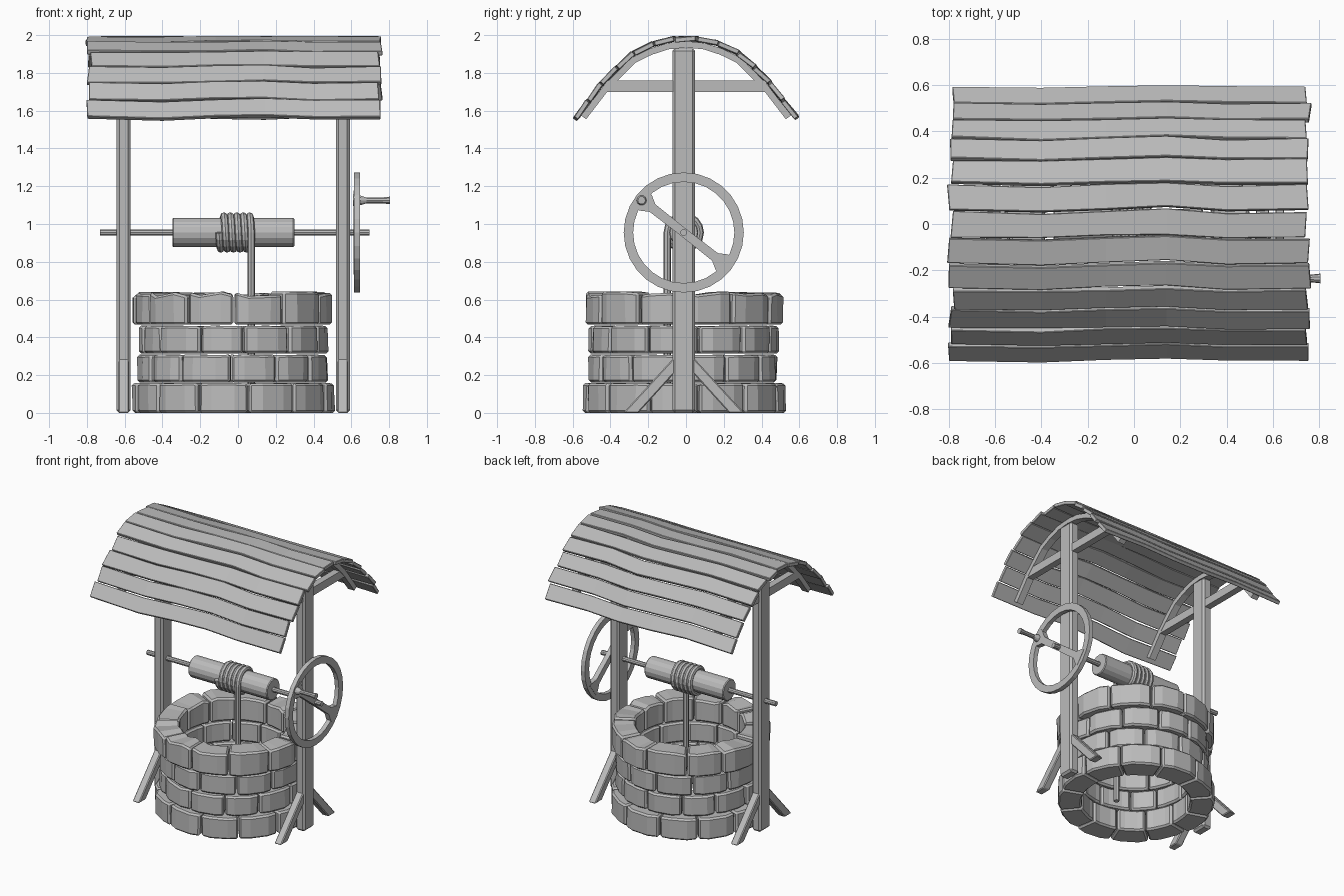
import bpy, bmesh, math, random
from mathutils import Vector, Matrix

if "Cube" in bpy.data.objects:
    bpy.data.objects.remove(bpy.data.objects["Cube"])

random.seed(4)
CX, CY = -0.025, -0.012
AXLE_Z = 0.955

grey = bpy.data.materials.new("plain_grey")
grey.diffuse_color = (0.5, 0.5, 0.5, 1)
grey.use_nodes = True
grey.node_tree.nodes["Principled BSDF"].inputs["Base Color"].default_value = grey.diffuse_color


def jit(a):
    return random.uniform(-a, a)


def finish(bm, name, bevel=0.0):
    bmesh.ops.recalc_face_normals(bm, faces=bm.faces)
    me = bpy.data.meshes.new(name)
    bm.to_mesh(me)
    bm.free()
    me.materials.append(grey)
    ob = bpy.data.objects.new(name, me)
    bpy.context.collection.objects.link(ob)
    if bevel:
        m = ob.modifiers.new("bevel", 'BEVEL')
        m.width = bevel
        m.segments = 1
        m.limit_method = 'ANGLE'
        m.angle_limit = math.radians(40)
    return ob


def loft(bm, sections, closed=False):
    """Skin a list of equal-length point loops; cap the ends unless closed."""
    rows = [[bm.verts.new(p) for p in s] for s in sections]
    n = len(rows[0])
    pairs = list(zip(rows, rows[1:]))
    if closed:
        pairs.append((rows[-1], rows[0]))
    for a, b in pairs:
        for i in range(n):
            j = (i + 1) % n
            bm.faces.new((a[i], a[j], b[j], b[i]))
    if not closed:
        bm.faces.new(rows[0])
        bm.faces.new(rows[-1])


def box(name, x0, x1, y0, y1, z0, z1, bevel=0.0):
    bm = bmesh.new()
    loft(bm, [[(x0, y0, z), (x1, y0, z), (x1, y1, z), (x0, y1, z)] for z in (z0, z1)])
    return finish(bm, name, bevel)


def plate(name, x0, x1, yz, bevel=0.0):
    """Extrude an outline in the y-z plane along x."""
    bm = bmesh.new()
    loft(bm, [[(x, y, z) for y, z in yz] for x in (x0, x1)])
    return finish(bm, name, bevel)


def turned(name, stations, y, z, n=12):
    """Round bar along x from (x, radius) stations."""
    bm = bmesh.new()
    loft(bm, [[(x, y + r * math.cos(math.tau * i / n), z + r * math.sin(math.tau * i / n))
               for i in range(n)] for x, r in stations])
    ob = finish(bm, name)
    return ob


# Stone wall: four rings of twelve chamfered blocks
rows = [(0.0, 0.157, 0.53, 10), (0.162, 0.307, 0.50, -3),
        (0.315, 0.46, 0.495, 8), (0.467, 0.63, 0.53, 1)]
for k, (z0, z1, ro, phase) in enumerate(rows):
    bm = bmesh.new()
    step = math.radians(30)
    cuts = [jit(0.03) for _ in range(12)]
    for s in range(12):
        a0 = math.radians(phase - 90) + s * step + cuts[s] + 0.008
        a1 = math.radians(phase - 90) + (s + 1) * step + cuts[(s + 1) % 12] - 0.008
        r = ro + jit(0.008)
        sections = []
        for t, dr in ((0, -0.012), (0.27, 0), (0.73, 0), (1, -0.012)):
            a = a0 + (a1 - a0) * t
            c, si = math.cos(a), math.sin(a)
            top = z1 + (jit(0.012) if k == 3 else jit(0.002))
            sections.append([(CX + q * c, CY + q * si, z) for q, z in
                             ((0.365, z0), (r + dr + jit(0.005), z0),
                              (r + dr + jit(0.005), top), (0.365, top))])
        loft(bm, sections)
    finish(bm, f"stone_ring_{k + 1}", 0.012)

# Roof curve: half profile as offsets (y, z) from the ridge
half = [(0, 1.982), (0.085, 1.976), (0.165, 1.957), (0.29, 1.897), (0.43, 1.762), (0.585, 1.56)]
curve = [Vector((-y, z)) for y, z in reversed(half)] + [Vector(p) for p in half[1:]]
lens = [0]
for a, b in zip(curve, curve[1:]):
    lens.append(lens[-1] + (b - a).length)


def roof_at(s):
    s = max(0, min(lens[-1], s))
    for i in range(len(curve) - 1):
        if s <= lens[i + 1] + 1e-9:
            return curve[i].lerp(curve[i + 1], (s - lens[i]) / (lens[i + 1] - lens[i]))
    return curve[-1]


# Roof planks: thirteen slightly wavy boards along the curve
N = 13
w = lens[-1] / N
for k in range(N):
    bm = bmesh.new()
    a, b = roof_at(k * w), roof_at((k + 1) * w)
    tan = (b - a).normalized()
    nor = Vector((-tan.y, tan.x))
    sections = []
    ends = (-0.79 + jit(0.012), 0.75 + jit(0.012))
    for x, dy in ((ends[0], 0), (-0.4, -0.008), (-0.12, 0.004), (0.14, 0.012), (0.4, -0.004), (ends[1], 0)):
        lo = a + tan * (0.003 + dy + jit(0.004)) + nor * jit(0.004)
        hi = b + tan * (-0.004 + dy + jit(0.004)) + nor * (jit(0.004) + 0.004)
        skew = jit(0.006) if x in ends else 0
        sections.append([(x + d, p.x + CY + 0.012, p.y) for p, d in
                         ((lo - nor * 0.014, skew), (lo + nor * 0.012, skew),
                          (hi + nor * 0.012, -skew), (hi - nor * 0.014, -skew))])
    loft(bm, sections)
    finish(bm, f"roof_plank_{k + 1}", 0.003)

# Posts, ground braces, cross ties and curved roof ribs on both sides
for side, px in (("left", -0.605), ("right", 0.555)):
    box(f"{side}_post", px - 0.037, px + 0.037, CY - 0.06, CY + 0.06, 0, 1.93, 0.014)
    box(f"{side}_tie", px - 0.025, px + 0.025, -0.435, 0.425, 1.70, 1.76)
    for tag, s in (("front", -1), ("back", 1)):
        yz = [(CY + s * y, z) for y, z in ((0.045, 0.30), (0.045, 0.215), (0.24, 0), (0.32, 0))]
        plate(f"{side}_{tag}_brace", px - 0.028, px + 0.028, yz, 0.006)
    bm = bmesh.new()
    sections = []
    M = 14
    for i in range(M + 1):
        s = 0.03 + (lens[-1] - 0.06) * i / M
        p = roof_at(s)
        t = (roof_at(s + 0.025) - roof_at(s - 0.025)).normalized()
        n = Vector((-t.y, t.x))
        o, q = p - n * 0.014, p - n * 0.048
        sections.append([(px + dx, v.x, v.y) for v, dx in
                         ((o, -0.026), (o, 0.026), (q, 0.026), (q, -0.026))])
    loft(bm, sections)
    finish(bm, f"{side}_roof_rib")

# Axle and winding drum
turned("axle", [(-0.73, 0.018), (0.695, 0.018)], CY, AXLE_Z, 10)
turned("winding_drum", [(-0.348, 0.072), (-0.342, 0.077), (0.292, 0.077), (0.298, 0.072)], CY, AXLE_Z, 16)

# Rope: coil around the drum, then straight down into the well
path = []
turns, per = 5, 16
for i in range(turns * per + 1):
    a = math.tau * i / per + math.pi
    path.append(Vector((-0.10 + 0.17 * i / (turns * per),
                        CY + 0.087 * math.cos(a), AXLE_Z + 0.087 * math.sin(a))))
path.append(Vector((0.07, CY - 0.087, 0.02)))
bm = bmesh.new()
sections = []
for i, p in enumerate(path):
    if i >= len(path) - 2:
        t = Vector((0, 0, -1))
    else:
        t = (path[i + 1] - path[max(i - 1, 0)]).normalized()
    u = Vector((1, 0, 0))
    u = (u - t * u.dot(t)).normalized()
    v = t.cross(u)
    sections.append([p + (u * math.cos(math.tau * j / 8) + v * math.sin(math.tau * j / 8)) * 0.02
                     for j in range(8)])
loft(bm, sections)
finish(bm, "rope")

# Hand wheel: flat rim, one flared spoke and a tapered handle
bm = bmesh.new()
sections = []
for i in range(28):
    a = math.tau * i / 28
    sections.append([(x, CY + r * math.cos(a), AXLE_Z + r * math.sin(a)) for x, r in
                     ((0.613, 0.268), (0.613, 0.318), (0.645, 0.318), (0.645, 0.268))])
loft(bm, sections, closed=True)
finish(bm, "wheel_rim")
flare = [(-0.285, 0.06), (-0.255, 0.052), (-0.21, 0.025), (0, 0.023), (0.21, 0.025), (0.255, 0.052), (0.285, 0.06)]
outline = flare + [(u, -v) for u, v in reversed(flare)]
ang = math.radians(142)
c, s = math.cos(ang), math.sin(ang)
plate("wheel_spoke", 0.611, 0.647, [(CY + u * c - v * s, AXLE_Z + u * s + v * c) for u, v in outline])
turned("wheel_handle", [(0.61, 0.032), (0.65, 0.026), (0.68, 0.016), (0.76, 0.016), (0.805, 0.021)],
       -0.235, 1.125, 10)
